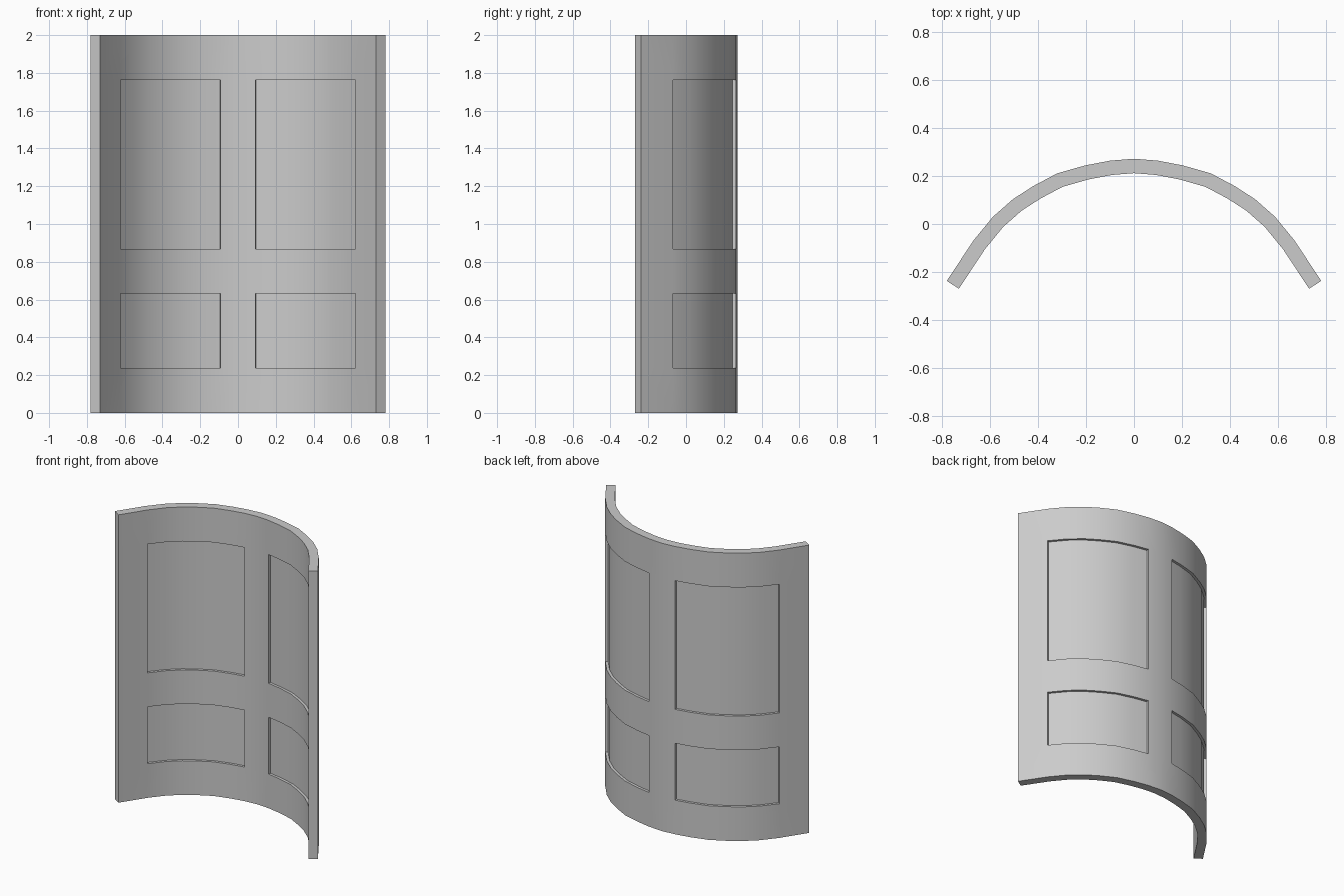
import bpy, bmesh
from mathutils import Vector

if "Cube" in bpy.data.objects:
    bpy.data.objects.remove(bpy.data.objects["Cube"])

THICK, DEPTH = 0.06, 0.018

# Convex-side plan profile, right half, mirrored to the left
half = [(0, .272), (.1, .264), (.204, .244), (.32, .211), (.42, .158),
        (.504, .104), (.588, .03), (.67, -.07), (.78, -.237)]
outer = [Vector((-x, y)) for x, y in half[:0:-1]] + [Vector(p) for p in half]
rows = [0, .237, .632, .868, 1.762, 2]
N, M = len(outer) - 1, len(rows) - 1


def inward(i):
    """Mitred inward offset direction at profile point i."""
    segs = [(outer[k + 1] - outer[k]).normalized() for k in (i - 1, i) if 0 <= k < N]
    norms = [Vector((d.y, -d.x)) for d in segs]
    m = sum(norms, Vector((0, 0))).normalized()
    return m / m.dot(norms[0])


dirs = [inward(i) for i in range(N + 1)]


def recessed(c, r):
    """Panel cells: two columns of panels, two rows."""
    return r in (1, 3) and (1 <= c <= 6 or 9 <= c <= 14)


bm = bmesh.new()


def pt(i, off, z):
    p = outer[i] + dirs[i] * off
    return (p.x, p.y, z)


def quad(*pts):
    bm.faces.new([bm.verts.new(p) for p in pts])


# Both curved skins with recessed panels and their step walls
for base, step in ((0, DEPTH), (THICK, -DEPTH)):
    deep = base + step
    for c in range(N):
        for r in range(M):
            z0, z1 = rows[r], rows[r + 1]
            inside = recessed(c, r)
            o = deep if inside else base
            quad(pt(c, o, z0), pt(c + 1, o, z0), pt(c + 1, o, z1), pt(c, o, z1))
            if not inside:
                continue
            for z, rr in ((z0, r - 1), (z1, r + 1)):
                if not recessed(c, rr):
                    quad(pt(c, base, z), pt(c + 1, base, z), pt(c + 1, deep, z), pt(c, deep, z))
            for i, cc in ((c, c - 1), (c + 1, c + 1)):
                if not recessed(cc, r):
                    quad(pt(i, base, z0), pt(i, base, z1), pt(i, deep, z1), pt(i, deep, z0))

# Top and bottom rims
for z in (rows[0], rows[-1]):
    for c in range(N):
        quad(pt(c, 0, z), pt(c + 1, 0, z), pt(c + 1, THICK, z), pt(c, THICK, z))

# Side edges
for i in (0, N):
    for z0, z1 in zip(rows, rows[1:]):
        quad(pt(i, 0, z0), pt(i, 0, z1), pt(i, THICK, z1), pt(i, THICK, z0))

bmesh.ops.remove_doubles(bm, verts=bm.verts, dist=1e-4)
bmesh.ops.recalc_face_normals(bm, faces=bm.faces)
mesh = bpy.data.meshes.new("curved_door")
bm.to_mesh(mesh)
bm.free()
door = bpy.data.objects.new("curved_door", mesh)
bpy.context.collection.objects.link(door)
bpy.context.view_layer.objects.active = door
door.select_set(True)
bpy.ops.object.shade_smooth_by_angle(angle=0.6)
